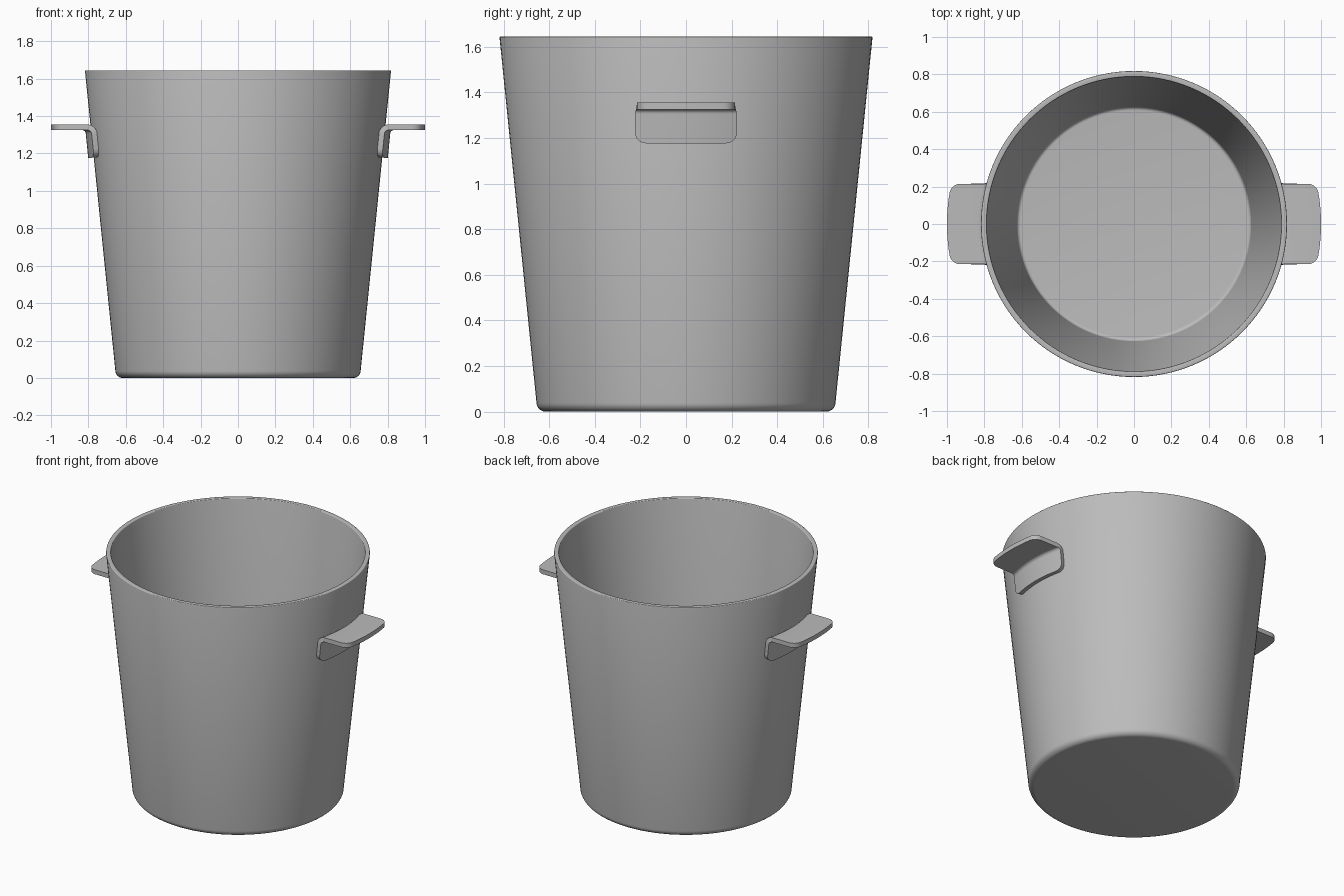
import bpy, bmesh, math

cube = bpy.data.objects.get("Cube")
if cube:
    bpy.data.objects.remove(cube, do_unlink=True)

HEIGHT, TOP_R, FOOT_R, WALL = 1.645, 0.818, 0.652, 0.03
SEGMENTS = 128

steel = bpy.data.materials.new("brushed grey")
steel.use_nodes = True
GREY = (0.5, 0.5, 0.5, 1)
steel.diffuse_color = GREY
steel.node_tree.nodes["Principled BSDF"].inputs["Base Color"].default_value = GREY


def wall_radius(z):
    return FOOT_R + (TOP_R - FOOT_R) * z / HEIGHT


def arc(cx, cz, r, start, end, steps=8):
    angles = [math.radians(start + (end - start) * i / steps) for i in range(steps + 1)]
    return [(cx + r * math.cos(a), cz + r * math.sin(a)) for a in angles]


def finish(name, bm):
    bmesh.ops.recalc_face_normals(bm, faces=bm.faces)
    mesh = bpy.data.meshes.new(name)
    bm.to_mesh(mesh)
    bm.free()
    mesh.materials.append(steel)
    obj = bpy.data.objects.new(name, mesh)
    bpy.context.collection.objects.link(obj)
    bpy.ops.object.select_all(action='DESELECT')
    obj.select_set(True)
    bpy.context.view_layer.objects.active = obj
    return obj


def make_bucket():
    # Closed wall section: rounded foot, tapered side, softened rim, inner floor
    foot, lip, inner = 0.04, 0.005, 0.02
    outline = arc(wall_radius(foot) - foot, foot, foot, -90, 0)
    outline += arc(TOP_R - lip, HEIGHT - lip, lip, 0, 90, 3)
    outline += arc(TOP_R - WALL + lip, HEIGHT - lip, lip, 90, 180, 3)
    outline += arc(wall_radius(WALL + inner) - WALL - inner, WALL + inner, inner, 0, -90, 6)
    bm = bmesh.new()
    rings = []
    for r, z in outline:
        turns = [math.tau * i / SEGMENTS for i in range(SEGMENTS)]
        rings.append([bm.verts.new((r * math.cos(t), r * math.sin(t), z)) for t in turns])
    for a, b in zip(rings, rings[1:]):
        for i in range(SEGMENTS):
            j = (i + 1) % SEGMENTS
            bm.faces.new((a[i], a[j], b[j], b[i]))
    bm.faces.new(rings[0])
    bm.faces.new(rings[-1])
    finish("bucket", bm)
    bpy.ops.object.shade_smooth_by_angle(angle=math.radians(35))


def make_handle(name, side):
    # Bent strip that hugs the wall, then turns outward into a grip
    low, top, reach, half, corner, bend = 1.18, 1.355, 1.0, 0.215, 0.045, 0.05
    ease = [corner * (1 - math.cos(math.pi / 2 * i / 6)) for i in range(7)]
    turn_z = top - bend
    turn_r = wall_radius(turn_z) + bend
    path = [(wall_radius(low + d), low + d) for d in ease]
    path += arc(turn_r, turn_z, bend, 180, 90)
    path += [(reach - d, top) for d in reversed(ease)]
    columns = 20
    bm = bmesh.new()
    rows = []
    for r, z in path:
        # Narrow the strip near both ends to round its corners
        gap = corner - min(z - low + max(0, r - turn_r), corner)
        if z >= top - 1e-6:
            gap = corner - min(reach - r, corner)
        w = half - corner + math.sqrt(max(0, corner ** 2 - gap ** 2))
        row = []
        for i in range(columns + 1):
            y = w * (2 * i / columns - 1)
            row.append(bm.verts.new((side * math.sqrt(r * r - y * y), y, z)))
        rows.append(row)
    for a, b in zip(rows, rows[1:]):
        for i in range(columns):
            bm.faces.new((a[i], a[i + 1], b[i + 1], b[i]))
    bm.normal_update()
    # The grip must face up so that thickness grows outward and down
    bm.faces.ensure_lookup_table()
    up = bm.faces[-1].normal.z > 0
    obj = finish(name, bm)
    mesh = obj.data
    if mesh.polygons[-1].normal.z < 0:
        mesh.flip_normals()
    solid = obj.modifiers.new("thickness", 'SOLIDIFY')
    solid.thickness = 0.03
    solid.offset = -1
    bpy.ops.object.modifier_apply(modifier=solid.name)
    bpy.ops.object.shade_smooth_by_angle(angle=math.radians(35))


make_bucket()
make_handle("left_handle", 1)
make_handle("right_handle", -1)
